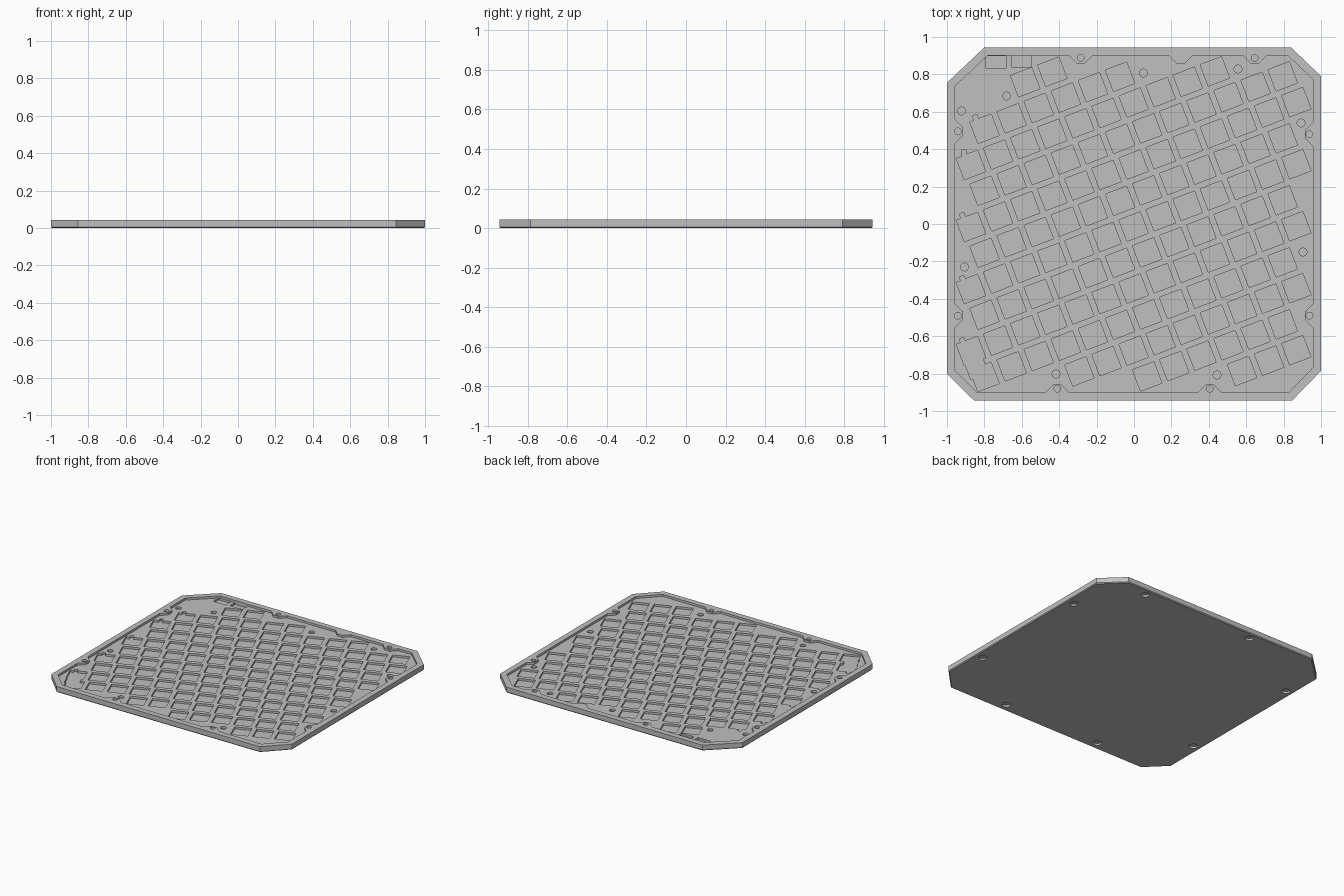
import bpy, bmesh, math
from mathutils import Vector

if "Cube" in bpy.data.objects:
    bpy.data.objects.remove(bpy.data.objects["Cube"])

H = 0.043           # total height
FLOOR = 0.012       # tray floor
PLATE = 0.027       # top of the switch plate
PX = 187.0          # grid units used for the lattice

grey = bpy.data.materials.new("case_grey")
grey.diffuse_color = (0.53, 0.53, 0.53, 1)
grey.use_nodes = True
grey.node_tree.nodes["Principled BSDF"].inputs["Base Color"].default_value = grey.diffuse_color


def prisms(name, outlines, z0, z1, cutter=False):
    """One object holding a vertical prism for each closed outline."""
    bm = bmesh.new()
    for pts in outlines:
        face = bm.faces.new([bm.verts.new((x, y, z0)) for x, y in pts])
        new = bmesh.ops.extrude_face_region(bm, geom=[face])["geom"]
        bmesh.ops.translate(bm, vec=(0, 0, z1 - z0),
                            verts=[g for g in new if isinstance(g, bmesh.types.BMVert)])
    bmesh.ops.recalc_face_normals(bm, faces=bm.faces)
    me = bpy.data.meshes.new(name)
    bm.to_mesh(me)
    bm.free()
    ob = bpy.data.objects.new(name, me)
    bpy.context.collection.objects.link(ob)
    me.materials.append(grey)
    if cutter:
        ob.hide_render = True
        ob.hide_set(True)
        ob.display_type = 'WIRE'
    return ob


def cut(ob, cutter):
    m = ob.modifiers.new("cut", 'BOOLEAN')
    m.operation, m.solver, m.object = 'DIFFERENCE', 'EXACT', cutter
    m.use_self = True


def disc(c, r, n=24):
    return [(c[0] + r * math.cos(2 * math.pi * i / n),
             c[1] + r * math.sin(2 * math.pi * i / n)) for i in range(n)]


def box(c, hx, hy, ang=0.0):
    co, si = math.cos(ang), math.sin(ang)
    return [(c[0] + x * co - y * si, c[1] + x * si + y * co)
            for x, y in ((-hx, -hy), (hx, -hy), (hx, hy), (-hx, hy))]


def side(a, b, tabs):
    """Straight wall from a to b with tapered tabs pointing to the left of travel."""
    a, b = Vector(a), Vector(b)
    d = (b - a).normalized()
    n = Vector((-d.y, d.x))
    axis = 0 if abs(d.x) > 0.5 else 1
    pts = [a]
    for t in sorted(tabs, key=lambda v: v * d[axis]):
        c = a + d * ((t - a[axis]) * d[axis])
        pts += [c - d * 0.064, c - d * 0.022 + n * 0.043,
                c + d * 0.022 + n * 0.043, c + d * 0.064]
    return [tuple(p) for p in pts + [b]]


# Tray body with a small lower bevel
outer = [(-0.855, -0.944), (0.845, -0.944), (1, -0.785), (1, 0.79),
         (0.84, 0.944), (-0.80, 0.944), (-1, 0.755), (-1, -0.80)]
tray = prisms("tray", [outer], 0, H)
bm = bmesh.new()
bm.from_mesh(tray.data)
for v in bm.verts:
    if v.co.z < 0.001:
        v.co.x *= 0.995
        v.co.y *= 0.995
        v.co.z = 0
top = [f for f in bm.faces if f.normal.z > 0.9]
# bring a ring in at full width just above the base
walls = [e for e in bm.edges if abs(e.verts[0].co.z - e.verts[1].co.z) > 0.01]
ring = bmesh.ops.subdivide_edges(bm, edges=walls, cuts=1)["geom_inner"]
for v in [g for g in ring if isinstance(g, bmesh.types.BMVert)]:
    full = min((Vector(p) for p in outer), key=lambda p: (p - v.co.xy).length)
    v.co = (full.x, full.y, 0.006)
bm.to_mesh(tray.data)
bm.free()

# Recess inside the rim, leaving the screw tabs standing
inner = (side((-0.837, -0.901), (0.827, -0.901), (-0.41, 0.405))
         + side((0.957, -0.767), (0.957, 0.772), (-0.49, 0.48))
         + side((0.822, 0.901), (-0.782, 0.901), (-0.285, 0.25, 0.645))
         + side((-0.957, 0.737), (-0.957, -0.782), (0.495, -0.49)))
cut(tray, prisms("recess_cutter", [inner], FLOOR, H + 0.05, True))

# Screw holes above, wider foot recesses below
screws = [(-0.41, -0.88), (0.405, -0.88), (0.938, -0.49), (0.938, 0.48),
          (0.645, 0.888), (-0.285, 0.888), (-0.942, 0.495), (-0.942, -0.49)]
cut(tray, prisms("screw_cutter", [disc(p, 0.018) for p in screws], 0.022, H + 0.05, True))
cut(tray, prisms("foot_cutter", [disc(p, 0.03) for p in screws], -0.05, 0.014, True))

# Plate that fills the recess
plate = prisms("switch_plate", [inner], FLOOR - 0.004, PLATE)


def to_xy(px, py):
    return ((px - 1134) / PX, (224 - py) / PX)


# Slanted lattice of square key openings
TILT = math.radians(20.9)
keys = []
for k in range(25):
    for m in range(-12, 6):
        py = 165 + 25.8 * k + 62 * m
        if 68 < py < 379 and not (k in (0, 2) and py < 110):
            keys.append(box(to_xy(971 + 13.55 * k, py), 0.061, 0.061, TILT))
cut(plate, prisms("key_cutter", keys, -0.05, H + 0.05, True))

# Small notches, joined corner opening, connector slots and round holes
extras = [box(to_xy(*p), 0.013, 0.022, TILT)
          for p in ((976, 119), (963, 217), (963, 280), (963, 342))]
extras.append(box(to_xy(964, 153), 0.013, 0.015))
extras.append(box(to_xy(975, 364), 0.05, 0.07, TILT))
extras += [box((-0.737, 0.865), 0.053, 0.033), box((-0.603, 0.872), 0.053, 0.032)]
for p in ((1006.5, 96), (961.5, 111), (1143.5, 73), (1238, 69), (1301, 123),
          (964.5, 267), (1303, 252), (1056, 374), (1217, 375)):
    extras.append(disc(to_xy(*p), 0.021))
cut(plate, prisms("detail_cutter", extras, -0.06, H + 0.06, True))
